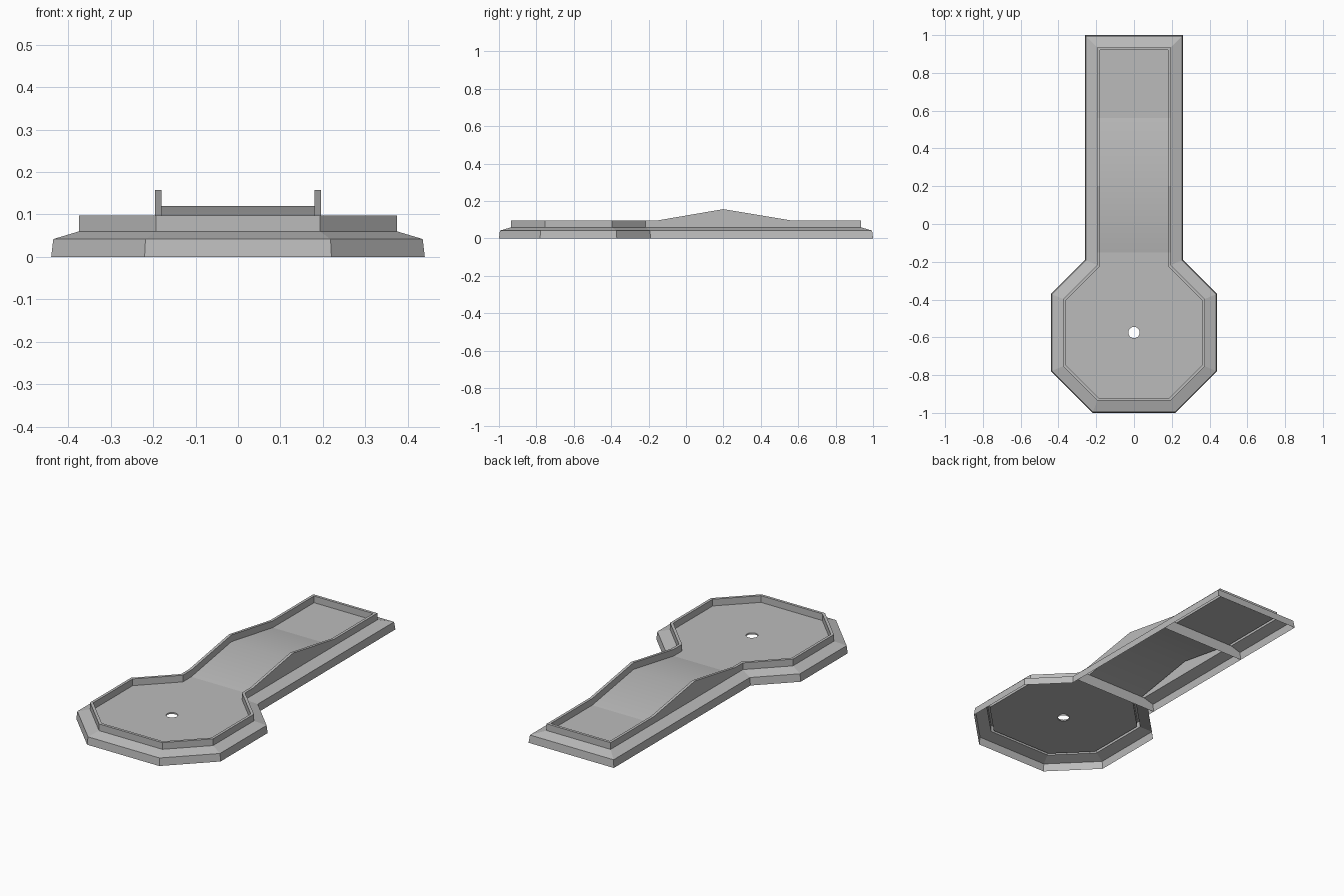
import bpy, bmesh, math
from mathutils import Vector

if "Cube" in bpy.data.objects:
    bpy.data.objects.remove(bpy.data.objects["Cube"], do_unlink=True)

grey = bpy.data.materials.new("light_grey")
grey.use_nodes = True
colour = (0.5, 0.5, 0.5, 1)
grey.diffuse_color = colour
grey.node_tree.nodes["Principled BSDF"].inputs["Base Color"].default_value = colour

FLOOR_Z, WALL_H = 0.06, 0.037
HUMP_START, HUMP_TOP, HUMP_END = -0.15, 0.2, 0.56
HOLE_Y, HOLE_R = -0.575, 0.03

# Outer footprint: an octagonal green joined to a straight lane
half = [(0.22, -1), (0.44, -0.78), (0.44, -0.37), (0.26, -0.19),
        (0.26, HUMP_START), (0.26, HUMP_TOP), (0.26, HUMP_END), (0.26, 1)]
outline = [Vector(p) for p in half + [(-x, y) for x, y in reversed(half)]]
N = len(outline)


def inset(points, d):
    """Move a counter-clockwise outline inwards by d with mitred corners."""
    result = []
    for i, p in enumerate(points):
        a = (p - points[i - 1]).normalized()
        b = (points[(i + 1) % len(points)] - p).normalized()
        na, nb = Vector((-a.y, a.x)), Vector((-b.y, b.x))
        result.append(p + (na + nb) * d / (1 + na.dot(nb)))
    return result


def hump(y):
    """Height of the ramp above the flat floor."""
    if HUMP_START < y <= HUMP_TOP:
        return 0.06 * (y - HUMP_START) / (HUMP_TOP - HUMP_START)
    if HUMP_TOP < y < HUMP_END:
        return 0.06 * (HUMP_END - y) / (HUMP_END - HUMP_TOP)
    return 0.0


def ring(bm, d, z, follow):
    return [bm.verts.new((p.x, p.y, z + (hump(p.y) if follow else 0)))
            for p in inset(outline, d)]


def finish(bm, name):
    mesh = bpy.data.meshes.new(name)
    bm.to_mesh(mesh)
    bm.free()
    mesh.materials.append(grey)
    obj = bpy.data.objects.new(name, mesh)
    bpy.context.collection.objects.link(obj)
    return obj


def loft(name, levels):
    bm = bmesh.new()
    rings = [ring(bm, *level) for level in levels]
    for a, b in zip(rings, rings[1:]):
        for i in range(N):
            j = (i + 1) % N
            bm.faces.new((a[i], a[j], b[j], b[i]))
    return finish(bm, name)


# Hollow base skirt with its sloping shoulder
loft("base_skirt", [(0, 0, False), (0.005, 0.042, False), (0.065, FLOOR_Z, False)])

# Thin border wall that rises with the ramp
top = FLOOR_Z + WALL_H
loft("border_wall", [(0.065, FLOOR_Z, False), (0.065, top, True),
                     (0.08, top, True), (0.08, FLOOR_Z, True)])

# Floor: lane end, two ramp faces, and the green with its hole
bm = bmesh.new()
v = ring(bm, 0.08, FLOOR_Z, True)
for i in (4, 5, 6):
    face = bm.faces.new((v[i], v[i + 1], v[N - 2 - i], v[N - 1 - i]))
    face.smooth = i < 6
for i in (4, 6):
    bm.edges.get((v[i], v[N - 1 - i])).smooth = False

green = v[:5] + v[11:]
hole = []
for k in range(20):
    a = 2 * math.pi * k / 20
    hole.append(bm.verts.new((HOLE_R * math.cos(a), HOLE_Y + HOLE_R * math.sin(a), FLOOR_Z)))
edges = []
for loop in (green, hole):
    for i, vert in enumerate(loop):
        pair = (loop[i - 1], vert)
        edges.append(bm.edges.get(pair) or bm.edges.new(pair))
bmesh.ops.triangle_fill(bm, use_beauty=True, edges=edges, normal=(0, 0, 1))
bm.normal_update()
for face in bm.faces:
    if face.normal.z < 0:
        face.normal_flip()

# Short lip below the hole
lip = [bm.verts.new(h.co - Vector((0, 0, 0.008))) for h in hole]
for i in range(len(hole)):
    bm.faces.new((hole[i - 1], hole[i], lip[i], lip[i - 1]))
finish(bm, "floor")

# Upright cross panels under both ends of the ramp
for name, y in (("front_cross_panel", HUMP_START), ("back_cross_panel", HUMP_END)):
    bm = bmesh.new()
    side = [(0.26, 0), (0.255, 0.042), (0.195, FLOOR_Z)]
    section = side + [(-x, z) for x, z in reversed(side)]
    bm.faces.new([bm.verts.new((x, y, z)) for x, z in reversed(section)])
    finish(bm, name)
